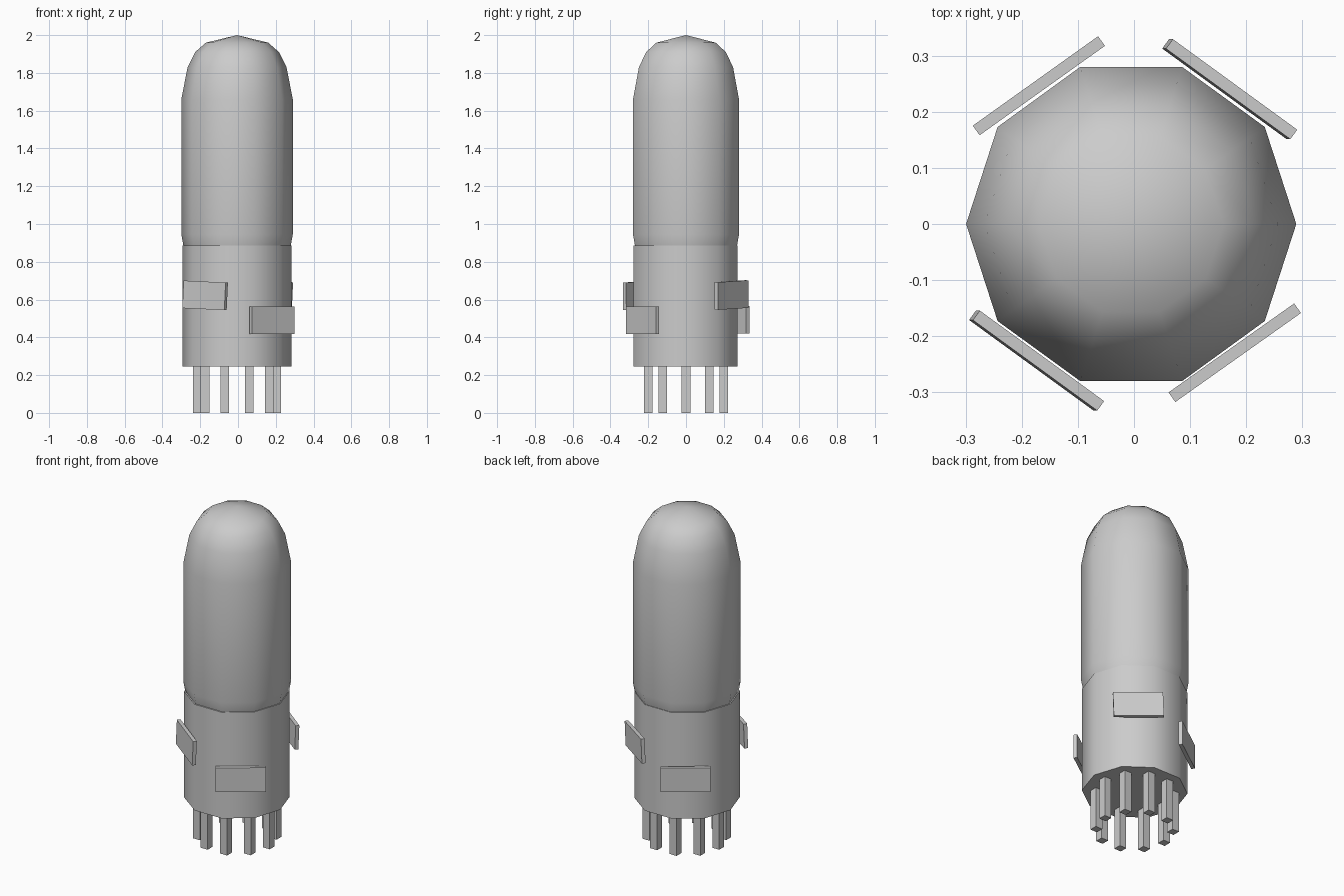
import bpy, bmesh
from math import cos, sin, pi, radians
from mathutils import Matrix, Vector

if "Cube" in bpy.data.objects:
    bpy.data.objects.remove(bpy.data.objects["Cube"])

CX = -0.005  # axis of the body


def finish(name, bm, smooth=False, angle=50):
    bmesh.ops.recalc_face_normals(bm, faces=bm.faces)
    me = bpy.data.meshes.new(name)
    bm.to_mesh(me)
    bm.free()
    ob = bpy.data.objects.new(name, me)
    bpy.context.collection.objects.link(ob)
    if smooth:
        bpy.ops.object.select_all(action='DESELECT')
        ob.select_set(True)
        bpy.context.view_layer.objects.active = ob
        bpy.ops.object.shade_smooth_by_angle(angle=radians(angle))
    return ob


def lathe(name, profile, center, sides=10):
    """Revolve (radius, z) points; a zero radius closes to a point."""
    bm = bmesh.new()
    rings = []
    for r, z in profile:
        n = sides if r > 0 else 1
        rings.append([bm.verts.new((center[0] + r * cos(2 * pi * i / sides),
                                    center[1] + r * sin(2 * pi * i / sides), z))
                      for i in range(n)])
    for a, b in zip(rings, rings[1:]):
        for i in range(sides):
            j = (i + 1) % sides
            if len(b) == 1:
                bm.faces.new((a[i], a[j], b[0]))
            else:
                bm.faces.new((a[i], a[j], b[j], b[i]))
    for ring in (rings[0], rings[-1]):
        if len(ring) > 1:
            bm.faces.new(ring)
    return finish(name, bm, smooth=True)


def box(name, size, matrix):
    bm = bmesh.new()
    bmesh.ops.create_cube(bm, size=1, matrix=matrix @ Matrix.Diagonal((*size, 1)))
    return finish(name, bm)


# socket base and domed tube
lathe("base", [(0.289, 0.245), (0.289, 0.885)], (-0.006, -0.002))
lathe("tube", [(0.28, 0.87), (0.285, 0.89), (0.295, 0.945), (0.295, 1.66), (0.262, 1.83),
               (0.222, 1.91), (0.165, 1.96), (0, 2.0)], (CX, 0))

# ring of ten pins under the base
for k in range(10):
    a = k * pi / 5
    box(f"pin_{k + 1}", (0.046, 0.046, 0.25),
        Matrix.Translation((CX + 0.21 * cos(a), 0.21 * sin(a), 0.125)))

# four side plates: position, facing angle, roll, lean
plates = {
    "plate_front_right": ((0.18, -0.23, 0.49), -54.7, 0, 0),
    "plate_back_left": ((-0.17, 0.247, 0.493), 125.5, 0, 0),
    "plate_front_left": ((-0.174, -0.244, 0.622), 234, -2.2, -1.5),
    "plate_back_right": ((0.171, 0.241, 0.624), 54, 2.2, 1.5),
}
for name, (pos, facing, roll, lean) in plates.items():
    m = (Matrix.Translation(Vector(pos)) @ Matrix.Rotation(radians(facing), 4, 'Z')
         @ Matrix.Rotation(radians(lean), 4, 'Y') @ Matrix.Rotation(radians(roll), 4, 'X'))
    box(name, (0.021, 0.275, 0.146), m)
